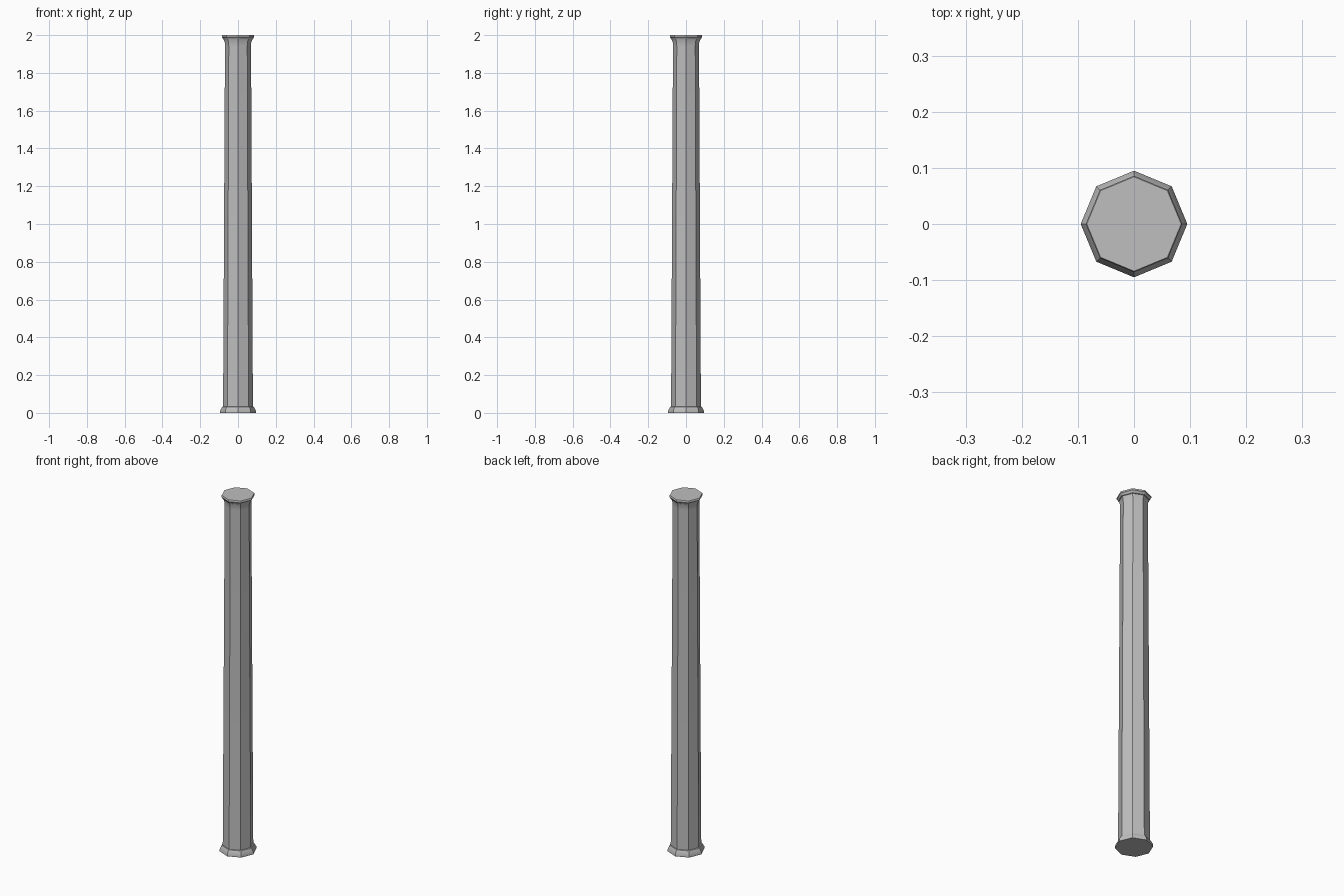
import bpy, bmesh
from math import cos, sin, pi, radians

if "Cube" in bpy.data.objects:
    bpy.data.objects.remove(bpy.data.objects["Cube"], do_unlink=True)

SIDES = 8
stone = bpy.data.materials.new("grey_stone")
stone.use_nodes = True
colour = (0.52, 0.52, 0.52, 1)
stone.diffuse_color = colour
stone.node_tree.nodes["Principled BSDF"].inputs["Base Color"].default_value = colour


def turned(name, profile):
    """Eight-sided closed solid from (radius, height) pairs, corners on the axes."""
    bm = bmesh.new()
    rings = [[bm.verts.new((r * cos(2 * pi * i / SIDES), r * sin(2 * pi * i / SIDES), z))
              for i in range(SIDES)] for r, z in profile]
    for low, high in zip(rings, rings[1:]):
        for i in range(SIDES):
            j = (i + 1) % SIDES
            bm.faces.new((low[i], low[j], high[j], high[i]))
    bm.faces.new(rings[0][::-1])
    bm.faces.new(rings[-1])
    mesh = bpy.data.meshes.new(name)
    bm.to_mesh(mesh)
    bm.free()
    mesh.materials.append(stone)
    obj = bpy.data.objects.new(name, mesh)
    bpy.context.collection.objects.link(obj)
    bpy.ops.object.select_all(action="DESELECT")
    obj.select_set(True)
    bpy.context.view_layer.objects.active = obj
    bpy.ops.object.shade_smooth_by_angle(angle=radians(35))


# Plinth with a sloped upper moulding
turned("column_base", [(0.095, 0), (0.095, 0.012), (0.084, 0.032), (0.079, 0.034)])

# Tapered shaft flaring softly into the capital
turned("column_shaft", [(0.079, 0.034), (0.069, 1.94), (0.07, 1.96), (0.075, 1.976)])

# Capital with a stepped lip
turned("column_capital", [(0.075, 1.976), (0.079, 1.978), (0.083, 1.988),
                          (0.086, 1.99), (0.086, 1.997), (0.084, 2.0)])
